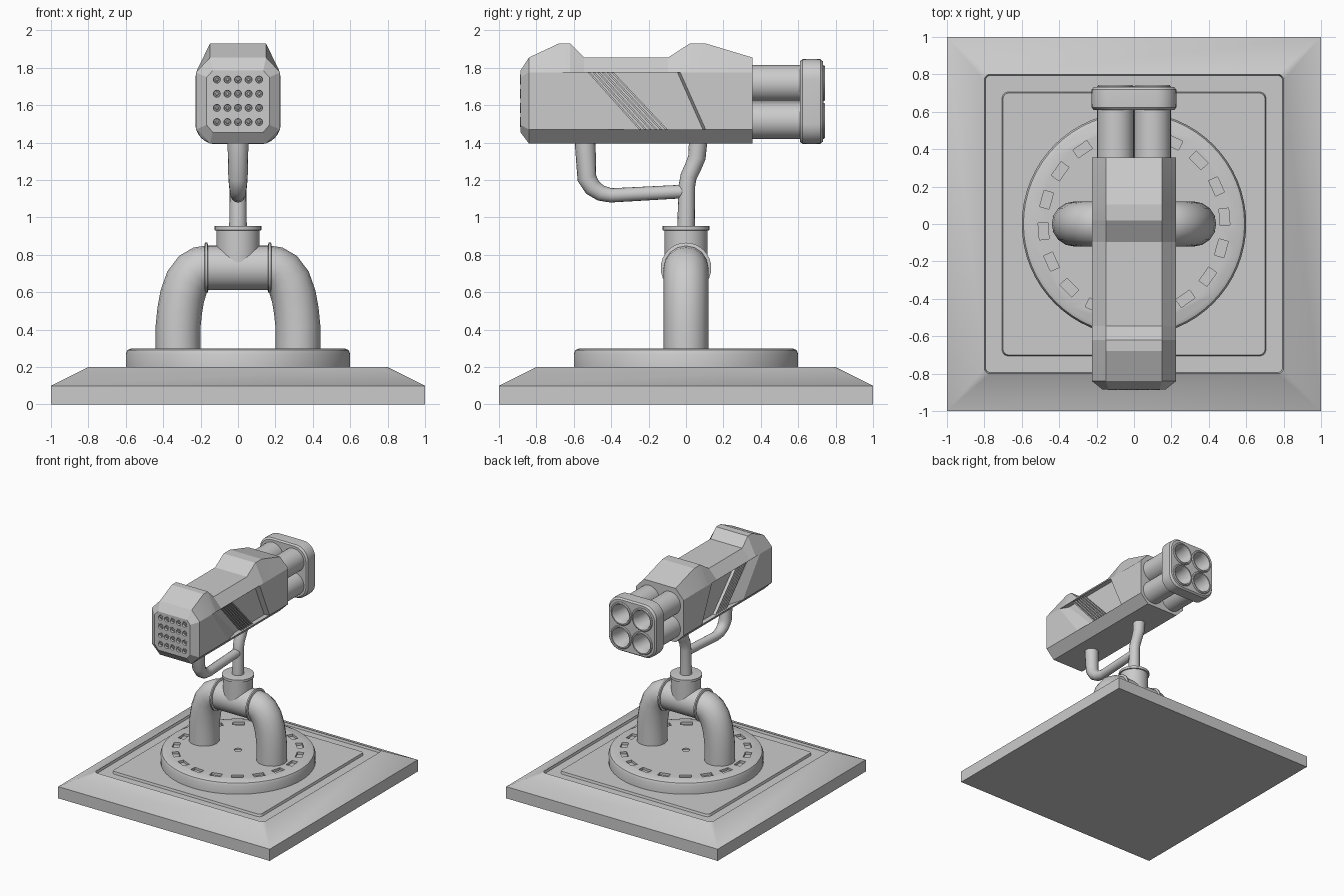
import bpy, bmesh, math
from mathutils import Vector

if "Cube" in bpy.data.objects:
    bpy.data.objects.remove(bpy.data.objects["Cube"])


def loft(name, *shells, angle=35):
    """Each shell is a list of rings of points, skinned and capped."""
    bm = bmesh.new()
    for rings in shells:
        vs = [[bm.verts.new(p) for p in r] for r in rings]
        n = len(vs[0])
        for a, b in zip(vs, vs[1:]):
            for i in range(n):
                j = (i + 1) % n
                bm.faces.new((a[i], a[j], b[j], b[i]))
        bm.faces.new(vs[0][::-1])
        bm.faces.new(vs[-1])
    bmesh.ops.remove_doubles(bm, verts=bm.verts, dist=1e-5)
    bmesh.ops.recalc_face_normals(bm, faces=bm.faces)
    me = bpy.data.meshes.new(name)
    bm.to_mesh(me)
    bm.free()
    ob = bpy.data.objects.new(name, me)
    bpy.context.collection.objects.link(ob)
    return smooth(ob, angle)


def smooth(ob, angle=35):
    bpy.ops.object.select_all(action='DESELECT')
    bpy.context.view_layer.objects.active = ob
    ob.select_set(True)
    bpy.ops.object.shade_smooth_by_angle(angle=math.radians(angle))
    return ob


def bake(ob, angle=35):
    deps = bpy.context.evaluated_depsgraph_get()
    me = bpy.data.meshes.new_from_object(ob.evaluated_get(deps))
    ob.modifiers.clear()
    ob.data = me
    return smooth(ob, angle)


def cut(ob, cutter):
    m = ob.modifiers.new("cut", 'BOOLEAN')
    m.operation, m.solver, m.object = 'DIFFERENCE', 'EXACT', cutter
    bake(ob)
    bpy.data.objects.remove(cutter)


def lathe(profile, axis='Z', c=(0, 0, 0), n=32):
    """Rings for a turned shape; profile is (radius, position along axis)."""
    rings = []
    for r, h in profile:
        ring = []
        for i in range(n):
            u, v = r * math.cos(math.tau * i / n), r * math.sin(math.tau * i / n)
            p = {'X': (h, u, v), 'Y': (u, h, v), 'Z': (u, v, h)}[axis]
            ring.append(Vector(p) + Vector(c))
        rings.append(ring)
    return rings


def round_square(s, r, seg=6):
    pts = []
    for q in range(4):
        qa = q * math.pi / 2
        cx, cy = [(1, 1), (-1, 1), (-1, -1), (1, -1)][q]
        for i in range(seg + 1):
            a = qa + math.pi / 2 * i / seg
            pts.append((cx * (s - r) + r * math.cos(a), cy * (s - r) + r * math.sin(a)))
    return pts


def pipe(name, pts, radius):
    """Bent pipe through points (x, y, z, radius factor)."""
    cu = bpy.data.curves.new(name, 'CURVE')
    cu.dimensions = '3D'
    cu.bevel_depth, cu.bevel_resolution = radius, 6
    cu.use_fill_caps = True
    sp = cu.splines.new('POLY')
    sp.points.add(len(pts) - 1)
    for p, (x, y, z, f) in zip(sp.points, pts):
        p.co, p.radius = (x, y, z, 1), f
    ob = bpy.data.objects.new(name + "_path", cu)
    bpy.context.collection.objects.link(ob)
    deps = bpy.context.evaluated_depsgraph_get()
    me = bpy.data.meshes.new_from_object(ob.evaluated_get(deps))
    bpy.data.objects.remove(ob)
    ob = bpy.data.objects.new(name, me)
    bpy.context.collection.objects.link(ob)
    return smooth(ob, 50)


# square plinth with a shallow moat around the centre panel
base = [(1, 0, 0), (1, .1, 0), (.8, .2, .03), (.795, .18, .03), (.705, .18, .03), (.7, .2, .03)]
loft("base", [[(x, y, z) for x, y in round_square(s, r)] for s, z, r in base], angle=15)

# turntable disc with a circle of slots
disc = loft("turntable", lathe([(.6, .19), (.6, .27), (.591, .291), (.57, .3)], n=64))
slots = []
for k in range(18):
    a = math.radians(4.5 + 20 * k)
    u, v = Vector((math.cos(a), math.sin(a), 0)), Vector((-math.sin(a), math.cos(a), 0))
    corners = [u * (.485 + i * .026) + v * j * .045 for i, j in ((-1, -1), (1, -1), (1, 1), (-1, 1))]
    slots.append([[c + Vector((0, 0, z)) for c in corners] for z in (.28, .32)])
slots.append(lathe([(.03, .29), (.03, .32)], n=20))
cut(disc, loft("slot_cutter", *slots))

# arched pipe legs with collars
for s, side in ((-1, "left"), (1, "right")):
    path = [(.32, .28), (.32, .42), (.312, .5), (.298, .58), (.272, .655), (.235, .705), (.2, .725), (.16, .73)]
    pipe(side + "_leg", [(s * x, 0, z, 1) for x, z in path], .12)
    loft(side + "_collar", lathe([(.125, s * .16), (.135, s * .164), (.135, s * .176), (.125, s * .18)], 'X', (0, 0, .73)))

# tee joint
loft("tee_crossbar", lathe([(.119, -.165), (.119, .165)], 'X', (0, 0, .73)))
loft("tee_riser", lathe([(.115, .73), (.115, .93), (.125, .932), (.125, .953), (.115, .955)]))

# forked support post
pipe("post", [(0, 0, .94, 1.05), (0, .005, 1.17, .98), (0, .014, 1.22, .98), (0, .04, 1.275, 1),
              (0, .058, 1.32, 1.05), (0, .066, 1.42, 1.1)], .045)
pipe("rear_strut", [(0, .01, 1.14, .8), (0, -.4, 1.118, .85), (0, -.455, 1.13, .95), (0, -.5, 1.16, 1.05),
                    (0, -.53, 1.21, 1.15), (0, -.54, 1.42, 1.25)], .045)


# faceted housing, lofted along y
def section(y, top, w=.225, e=.15, zs=(1.395, 1.47, 1.775)):
    half = [(e, zs[0]), (w, zs[1]), (w, zs[2]), (e, top)]
    return [(x, y, z) for x, z in half] + [(-x, y, z) for x, z in half[::-1]]


tops = [(-.84, 1.855), (-.68, 1.93), (-.62, 1.93), (-.545, 1.855), (-.095, 1.855),
        (.02, 1.93), (.105, 1.93), (.355, 1.855)]
housing = loft("housing", [section(-.885, 1.785, .168, .135, (1.455, 1.495, 1.75))]
               + [section(y, t) for y, t in tops], angle=10)

# slanted recesses in both flanks
recesses = []
for s in (-1, 1):
    outer = [(-.675, 1.774), (-.03, 1.774), (.105, 1.471), (-.45, 1.471)]
    inner = [(-.605, 1.774), (-.045, 1.774), (.09, 1.471), (-.305, 1.471)]
    recesses.append([[(s * x, y, z) for y, z in q] for x, q in ((.185, inner), (.225, outer), (.26, outer))])
cut(housing, loft("recess_cutter", *recesses))

# louvre bars inside the recesses
bars = []
for s in (-1, 1):
    for i in range(6):
        t, b = -.525 + i * .025, -.25 + i * .028
        q = [(t, 1.776), (t + .013, 1.776), (b + .013, 1.469), (b, 1.469)]
        bars.append([[(s * x, y, z) for y, z in q] for x in (.18, .21)])
loft("louvres", *bars)

# grid of small ports on the front
ports = [((i - 2) * .0565, 1.51 + j * .0757) for i in range(5) for j in range(4)]
cut(housing, loft("port_cutter", *[lathe([(.021, -.86), (.021, -.9)], 'Y', (x, 0, z), 16) for x, z in ports]))
smooth(housing, 10)
loft("port_rims", *[lathe([(.021, -.87), (.026, -.884), (.026, -.888), (.019, -.888), (.016, -.865)],
                          'Y', (x, 0, z), 16) for x, z in ports])
loft("port_pins", *[lathe([(.011, -.855), (.011, -.878), (.006, -.882)], 'Y', (x, 0, z), 12) for x, z in ports])

# four barrels
spots = [(sx * .099, 1.617 + sz * .1) for sx in (-1, 1) for sz in (-1, 1)]
loft("barrels", *[lathe([(.098, .34), (.098, .735), (.092, .742), (.082, .742), (.07, .70), (.066, .5)],
                        'Y', (x, 0, z)) for x, z in spots])

# rounded muzzle shroud holding the barrels
rings = [(.215, .61), (.226, .622), (.228, .67), (.226, .718), (.215, .732)]
shroud = loft("muzzle_shroud", [[(x, y, z + 1.62) for x, z in round_square(s, .11, 8)] for s, y in rings])
cut(shroud, loft("bore_cutter", *[lathe([(.09, .5), (.09, .8)], 'Y', (x, 0, z)) for x, z in spots]))
